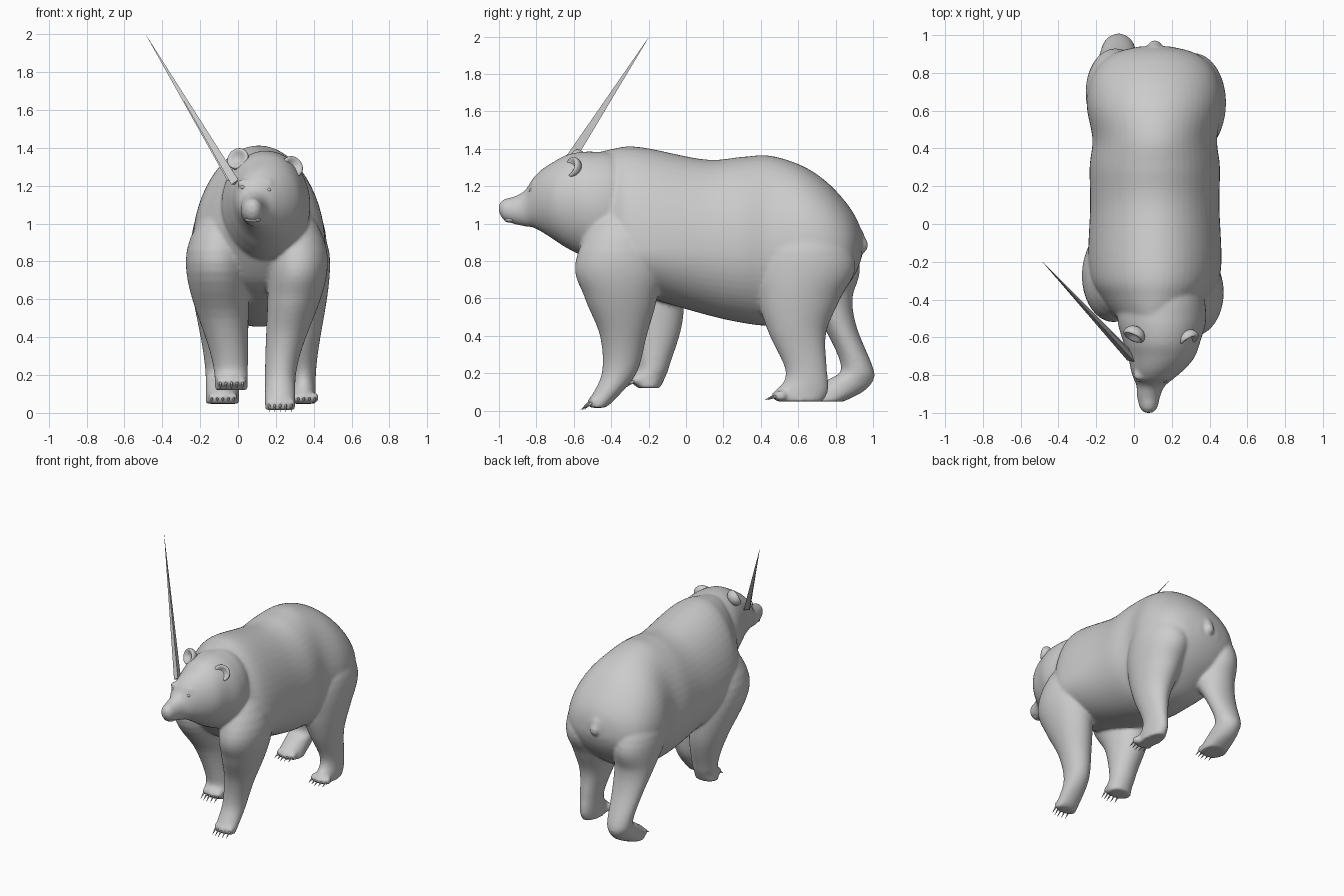
import bpy, bmesh, math
from mathutils import Vector, Matrix, Euler

if "Cube" in bpy.data.objects:
    bpy.data.objects.remove(bpy.data.objects["Cube"])

CX = 0.11  # middle line of the torso


def make_object(name, bm, smooth=True):
    bmesh.ops.recalc_face_normals(bm, faces=bm.faces)
    me = bpy.data.meshes.new(name)
    bm.to_mesh(me)
    bm.free()
    for p in me.polygons:
        p.use_smooth = smooth
    ob = bpy.data.objects.new(name, me)
    bpy.context.collection.objects.link(ob)
    return ob


def ease(t, a, b):
    t = min(max((t - a) / (b - a), 0), 1)
    return t * t * (3 - 2 * t)


def resample(rows, steps=6):
    # Catmull-Rom interpolation between section rows
    out = []
    for i in range(len(rows) - 1):
        p = [rows[max(i - 1, 0)], rows[i], rows[i + 1], rows[min(i + 2, len(rows) - 1)]]
        for s in range(steps):
            t = s / steps
            out.append([b + 0.5 * t * (c - a + t * (2 * a - 5 * b + 4 * c - d + t * (3 * (b - c) + d - a)))
                        for a, b, c, d in zip(*p)])
    return out + [list(rows[-1])]


def skin(bm, sections, place, n=56):
    # section: t, x0, x1, low, high, height of the widest line
    rings = []
    for t, x0, x1, lo, hi, mid in sections:
        ring = []
        for k in range(n):
            a = math.tau * k / n
            s = math.sin(a)
            x = (x0 + x1) / 2 + (x1 - x0) / 2 * math.cos(a)
            ring.append(bm.verts.new(place(x, t, mid + s * ((hi - mid) if s > 0 else (mid - lo)))))
        rings.append(ring)
    for a, b in zip(rings, rings[1:]):
        for k in range(n):
            bm.faces.new((a[k], a[k - 1], b[k - 1], b[k]))
    bm.faces.new(rings[0])
    bm.faces.new(rings[-1])


def trunk(bm, rows, centre, floor, frac):
    # rows: y, half width, low, high
    sections = []
    for y, w, lo, hi in resample(rows):
        c = centre(y)
        sections.append((y, c - w, c + w, lo, hi, max(floor, lo + frac * (hi - lo))))
    skin(bm, sections, lambda x, t, v: (x, t, v))


def leg(bm, rows, inner, outer):
    # rows: z, front y, back y; inner and outer give x at the foot and at the hip
    sections = []
    for z, y0, y1 in resample(rows):
        e = ease(z, 0.15, 0.8)
        a, b = (p + (q - p) * e for p, q in (inner, outer))
        b += (a - b) * 0.42 * max(0, (z - 0.8) / 0.3) ** 2
        sections.append((z, min(a, b), max(a, b), y0, y1, (y0 + y1) / 2))
    skin(bm, sections, lambda x, t, v: (x, v, t))


def ball(bm, loc, size, rot=(0, 0, 0)):
    m = Matrix.LocRotScale(Vector(loc), Euler(rot), Vector(size))
    bmesh.ops.create_uvsphere(bm, u_segments=20, v_segments=12, radius=1, matrix=m)


def spike(bm, p, q, r, sides=8):
    p, q = Vector(p), Vector(q)
    m = Matrix.Translation((p + q) / 2) @ (q - p).to_track_quat('Z', 'Y').to_matrix().to_4x4()
    bmesh.ops.create_cone(bm, cap_ends=True, segments=sides, radius1=r, radius2=0.0005,
                          depth=(q - p).length, matrix=m)


body = bmesh.new()

# Torso
torso = [(-0.54, 0.16, 0.86, 1.36), (-0.40, 0.28, 0.69, 1.398), (-0.25, 0.35, 0.62, 1.41),
         (0.10, 0.342, 0.515, 1.343), (0.30, 0.345, 0.47, 1.357), (0.45, 0.33, 0.455, 1.363),
         (0.62, 0.36, 0.485, 1.31), (0.75, 0.345, 0.56, 1.225), (0.85, 0.29, 0.65, 1.12),
         (0.91, 0.20, 0.74, 1.03), (0.94, 0.08, 0.82, 0.95)]
trunk(body, torso, lambda y: CX, 0.86, 0.3)

# Head and neck, ending inside the torso
head = [(-1.0, 0.02, 1.06, 1.105), (-0.975, 0.045, 1.02, 1.13), (-0.92, 0.06, 0.998, 1.145),
        (-0.86, 0.074, 0.985, 1.178), (-0.82, 0.105, 0.98, 1.24), (-0.77, 0.142, 0.955, 1.29),
        (-0.70, 0.178, 0.91, 1.335), (-0.62, 0.205, 0.86, 1.373), (-0.50, 0.235, 0.81, 1.385),
        (-0.36, 0.21, 0.82, 1.36), (-0.25, 0.1, 0.95, 1.2)]
trunk(body, head, lambda y: 0.077 + 0.07 * ease(y, -0.92, -0.68), 0, 0.5)

# Front legs: planted one, then lifted one
leg(body, [(0.015, -0.51, -0.44), (0.05, -0.52, -0.39), (0.20, -0.45, -0.265), (0.40, -0.46, -0.21),
           (0.60, -0.54, -0.155), (0.80, -0.59, -0.135), (1.15, -0.44, -0.26)], (0.142, 0.16), (0.303, 0.475))
leg(body, [(0.12, -0.26, -0.14), (0.18, -0.29, -0.11), (0.25, -0.26, -0.085), (0.50, -0.34, -0.015),
           (0.80, -0.52, -0.03), (1.15, -0.40, -0.18)], (0.052, 0.058), (-0.122, -0.276))

# Hind legs: forward one, then trailing one
leg(body, [(0.048, 0.49, 0.73), (0.10, 0.475, 0.758), (0.16, 0.525, 0.76), (0.24, 0.525, 0.752),
           (0.42, 0.44, 0.75), (0.60, 0.385, 0.825), (0.80, 0.38, 0.905), (1.15, 0.53, 0.76)],
    (0.283, 0.14), (0.41, 0.487))
leg(body, [(0.048, 0.68, 0.84), (0.10, 0.67, 0.945), (0.16, 0.75, 1.0), (0.23, 0.83, 1.0),
           (0.44, 0.74, 0.915), (0.60, 0.62, 0.89), (0.80, 0.46, 0.925), (1.15, 0.53, 0.76)],
    (0.006, 0.06), (-0.17, -0.256))

# Toes and claws: paw centre x, toe y, toe z, claw drop
claws = bmesh.new()
for cx, y, z, drop in [(0.223, -0.495, 0.05, 0.045), (-0.034, -0.27, 0.165, 0.04),
                       (0.348, 0.49, 0.08, 0.022), (-0.08, 0.69, 0.08, 0.022)]:
    for i in range(-2, 3):
        x, ty = cx + 0.029 * i, y + 0.008 * abs(i)
        ball(body, (x, ty, z), (0.02, 0.034, 0.028))
        spike(claws, (x, ty - 0.015, z), (x, ty - 0.068, z - drop), 0.009)

# Tail and brow ridges
ball(body, (CX, 0.93, 0.915), (0.038, 0.03, 0.075), (0.25, 0, 0))
ball(body, (CX, 0.942, 0.885), (0.036, 0.032, 0.042))
for side in (-1, 1):
    ball(body, (0.092 + 0.062 * side, -0.80, 1.21), (0.035, 0.03, 0.025))

# Fuse all flesh into one smooth skin
bear = make_object("bear_body", body)
fuse = bear.modifiers.new("fuse", 'REMESH')
fuse.mode = 'VOXEL'
fuse.voxel_size = 0.0105
fuse.use_smooth_shade = True
soften = bear.modifiers.new("soften", 'SMOOTH')
soften.factor = 0.5
soften.iterations = 7
make_object("claws", claws)

# Ears: rounded cups facing forward
for name, loc, tilt in (("ear_left", (0.0, -0.59, 1.342), -0.5), ("ear_right", (0.288, -0.61, 1.30), 0.6)):
    bm = bmesh.new()
    bmesh.ops.create_uvsphere(bm, u_segments=24, v_segments=16, radius=1)
    for v in bm.verts:
        if v.co.y < 0:
            v.co.y *= 0.8 - 1.0 * (1 - v.co.x ** 2 - v.co.z ** 2)
    bm.transform(Matrix.LocRotScale(Vector(loc), Euler((-0.4, tilt, tilt * 0.5)), Vector((0.06, 0.05, 0.058))))
    make_object(name, bm)

# Nose, lower lip and eyes
for name, loc, size in (("nose", (0.076, -0.975, 1.1), (0.03, 0.022, 0.02)),
                        ("lower_lip", (0.078, -0.94, 1.02), (0.042, 0.032, 0.014)),
                        ("eye_left", (0.025, -0.822, 1.192), (0.012, 0.012, 0.01)),
                        ("eye_right", (0.163, -0.828, 1.178), (0.012, 0.012, 0.01))):
    bm = bmesh.new()
    ball(bm, loc, size)
    make_object(name, bm)

# Long thin shard rising from the side of the head
bm = bmesh.new()
tip = (-0.485, -0.2, 1.995)
spike(bm, (-0.012, -0.715, 1.215), tip, 0.026, 3)
spike(bm, (-0.035, -0.68, 1.235), tip, 0.024, 3)
make_object("shard", bm, smooth=False)
